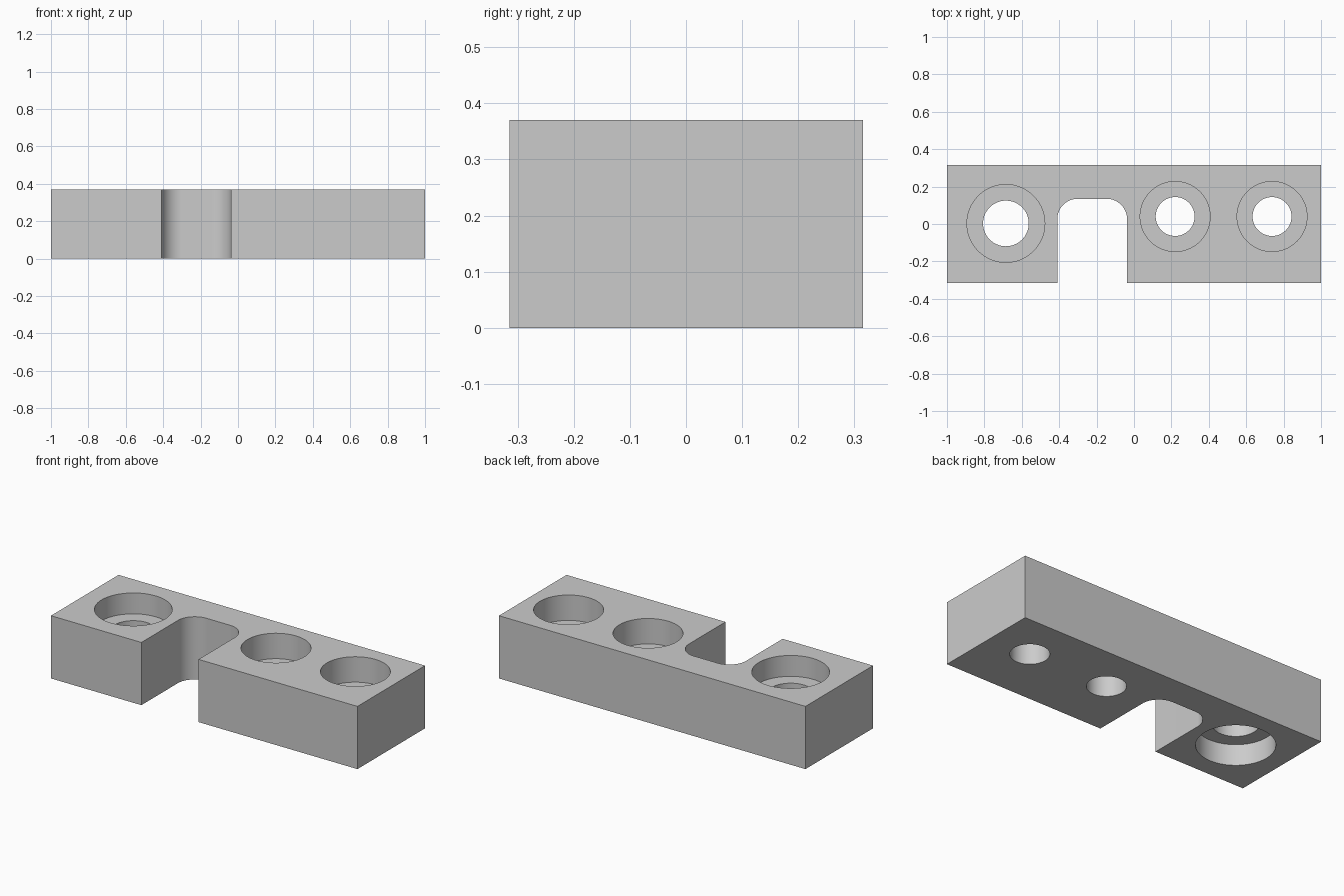
import bpy
import bmesh
from math import cos, sin, pi

if "Cube" in bpy.data.objects:
    bpy.data.objects.remove(bpy.data.objects["Cube"], do_unlink=True)

HALF_X, HALF_Y, HEIGHT = 1.0, 0.315, 0.37
SEGMENTS = 96

grey = bpy.data.materials.new("light grey")
grey.use_nodes = True
colour = (0.6, 0.6, 0.6, 1)
grey.diffuse_color = colour
grey.node_tree.nodes["Principled BSDF"].inputs["Base Color"].default_value = colour


def make_object(name, bm):
    bmesh.ops.recalc_face_normals(bm, faces=bm.faces)
    mesh = bpy.data.meshes.new(name)
    bm.to_mesh(mesh)
    bm.free()
    mesh.materials.append(grey)
    obj = bpy.data.objects.new(name, mesh)
    bpy.context.collection.objects.link(obj)
    return obj


def prism(name, outline, bottom, top):
    bm = bmesh.new()
    face = bm.faces.new([bm.verts.new((x, y, bottom)) for x, y in outline])
    extruded = bmesh.ops.extrude_face_region(bm, geom=[face])["geom"]
    verts = [v for v in extruded if isinstance(v, bmesh.types.BMVert)]
    bmesh.ops.translate(bm, verts=verts, vec=(0, 0, top - bottom))
    return make_object(name, bm)


def stepped_cutter(name, x, y, profile):
    """Closed solid of revolution from (radius, height) pairs."""
    bm = bmesh.new()
    rings = []
    for r, z in profile:
        angles = [2 * pi * i / SEGMENTS for i in range(SEGMENTS)]
        rings.append([bm.verts.new((x + r * cos(a), y + r * sin(a), z)) for a in angles])
    for low, high in zip(rings, rings[1:]):
        for i in range(SEGMENTS):
            j = (i + 1) % SEGMENTS
            bm.faces.new((low[i], low[j], high[j], high[i]))
    bm.faces.new(rings[0])
    bm.faces.new(rings[-1])
    return make_object(name, bm)


# Bar outline with a round-cornered slot open to the front
LEFT, RIGHT, SLOT_END, FILLET = -0.41, -0.037, 0.135, 0.11
STEPS = 24


def corner(cx, start):
    cy = SLOT_END - FILLET
    angles = [start - pi / 2 * i / STEPS for i in range(STEPS + 1)]
    return [(cx + FILLET * cos(a), cy + FILLET * sin(a)) for a in angles]


outline = [(-HALF_X, HALF_Y), (-HALF_X, -HALF_Y), (LEFT, -HALF_Y)]
outline += corner(LEFT + FILLET, pi) + corner(RIGHT - FILLET, pi / 2)
outline += [(RIGHT, -HALF_Y), (HALF_X, -HALF_Y), (HALF_X, HALF_Y)]
bar = prism("mounting_bar", outline, 0, HEIGHT)

# Large hole, counterbored from both sides
OVER = 0.05
third = HEIGHT / 3
cutters = [stepped_cutter("double_bore_cutter", -0.685, 0.003, [
    (0.208, -OVER), (0.208, third), (0.122, third),
    (0.122, 2 * third), (0.208, 2 * third), (0.208, HEIGHT + OVER)])]

# Two smaller holes, counterbored from the top
floor = HEIGHT - 0.15
for x in (0.22, 0.738):
    cutters.append(stepped_cutter("top_bore_cutter", x, 0.04, [
        (0.104, -OVER), (0.104, floor), (0.187, floor), (0.187, HEIGHT + OVER)]))

# Cut the holes and discard the cutters
bpy.context.view_layer.objects.active = bar
for cutter in cutters:
    cutter.hide_render = True
    cut = bar.modifiers.new("hole", 'BOOLEAN')
    cut.operation = 'DIFFERENCE'
    cut.solver = 'EXACT'
    cut.object = cutter
    bpy.ops.object.modifier_apply(modifier=cut.name)
    bpy.data.objects.remove(cutter, do_unlink=True)

# Smooth round walls with crisp edges
bpy.ops.object.select_all(action='DESELECT')
bar.select_set(True)
bpy.ops.object.shade_smooth_by_angle(angle=pi / 6)
